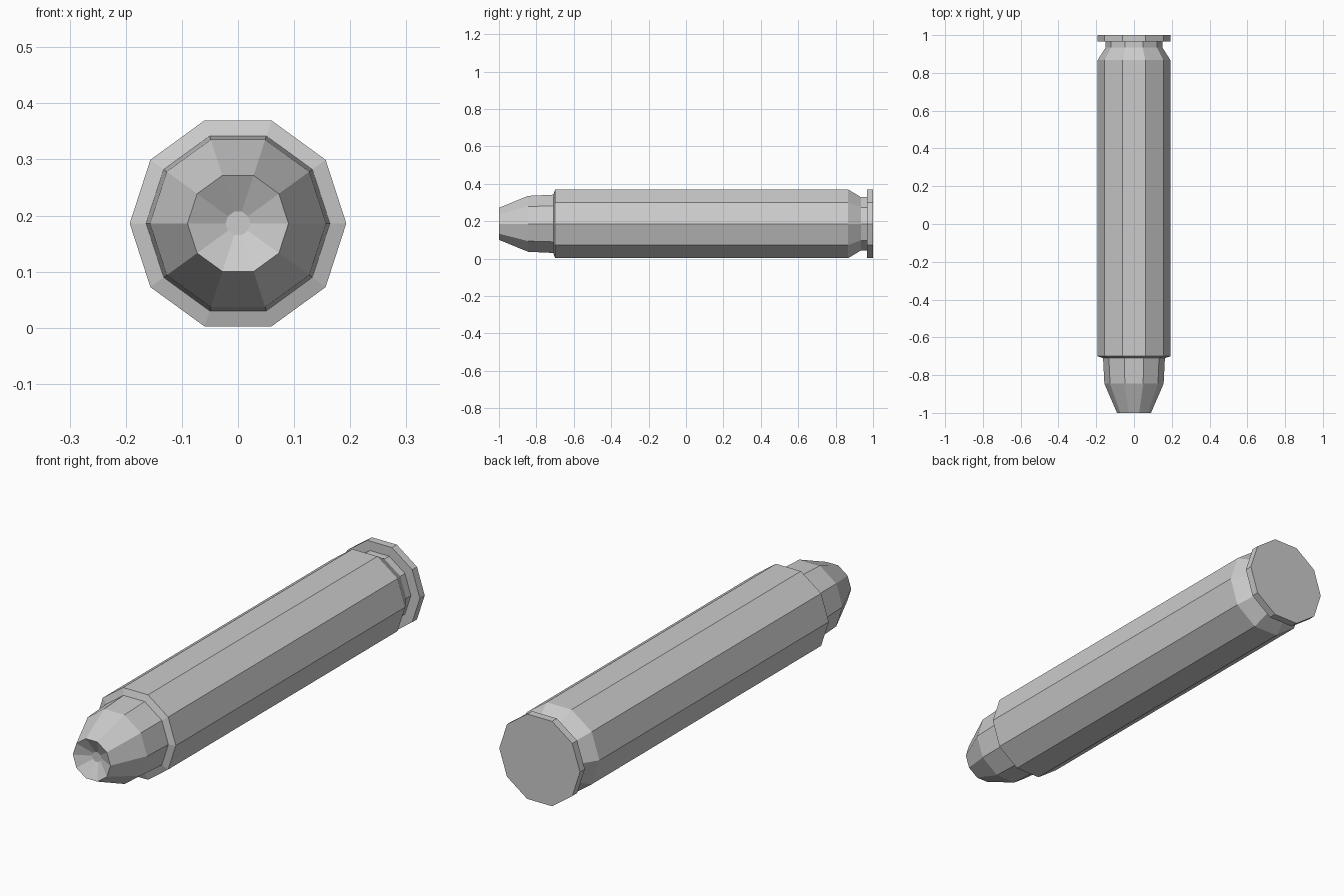
import bpy, bmesh, math

if "Cube" in bpy.data.objects:
    bpy.data.objects.remove(bpy.data.objects["Cube"])

SIDES = 10
AXIS_Z = 0.186


def lathe(name, profile):
    """Revolve (radius, y) points around the long axis, capping both ends."""
    bm = bmesh.new()
    rings = []
    for r, y in profile:
        rings.append([bm.verts.new((r * math.cos(2 * math.pi * i / SIDES), y,
                                    AXIS_Z + r * math.sin(2 * math.pi * i / SIDES)))
                      for i in range(SIDES)])
    for a, b in zip(rings, rings[1:]):
        for i in range(SIDES):
            j = (i + 1) % SIDES
            bm.faces.new((a[i], a[j], b[j], b[i]))
    bm.faces.new(rings[0])
    bm.faces.new(rings[-1])
    bmesh.ops.recalc_face_normals(bm, faces=bm.faces)
    mesh = bpy.data.meshes.new(name)
    bm.to_mesh(mesh)
    bm.free()
    obj = bpy.data.objects.new(name, mesh)
    bpy.context.collection.objects.link(obj)
    return obj


# Hollow-nosed bullet, seated at the mouth of the case
lathe("bullet", [(0.022, -0.965), (0.09, -1.0), (0.157, -0.845), (0.164, -0.705)])

# Case: mouth chamfer, straight wall, rear taper, extractor groove and rim
lathe("case", [(0.163, -0.71), (0.193, -0.70), (0.193, 0.867), (0.15, 0.935),
               (0.15, 0.967), (0.193, 0.967), (0.193, 1.0)])
